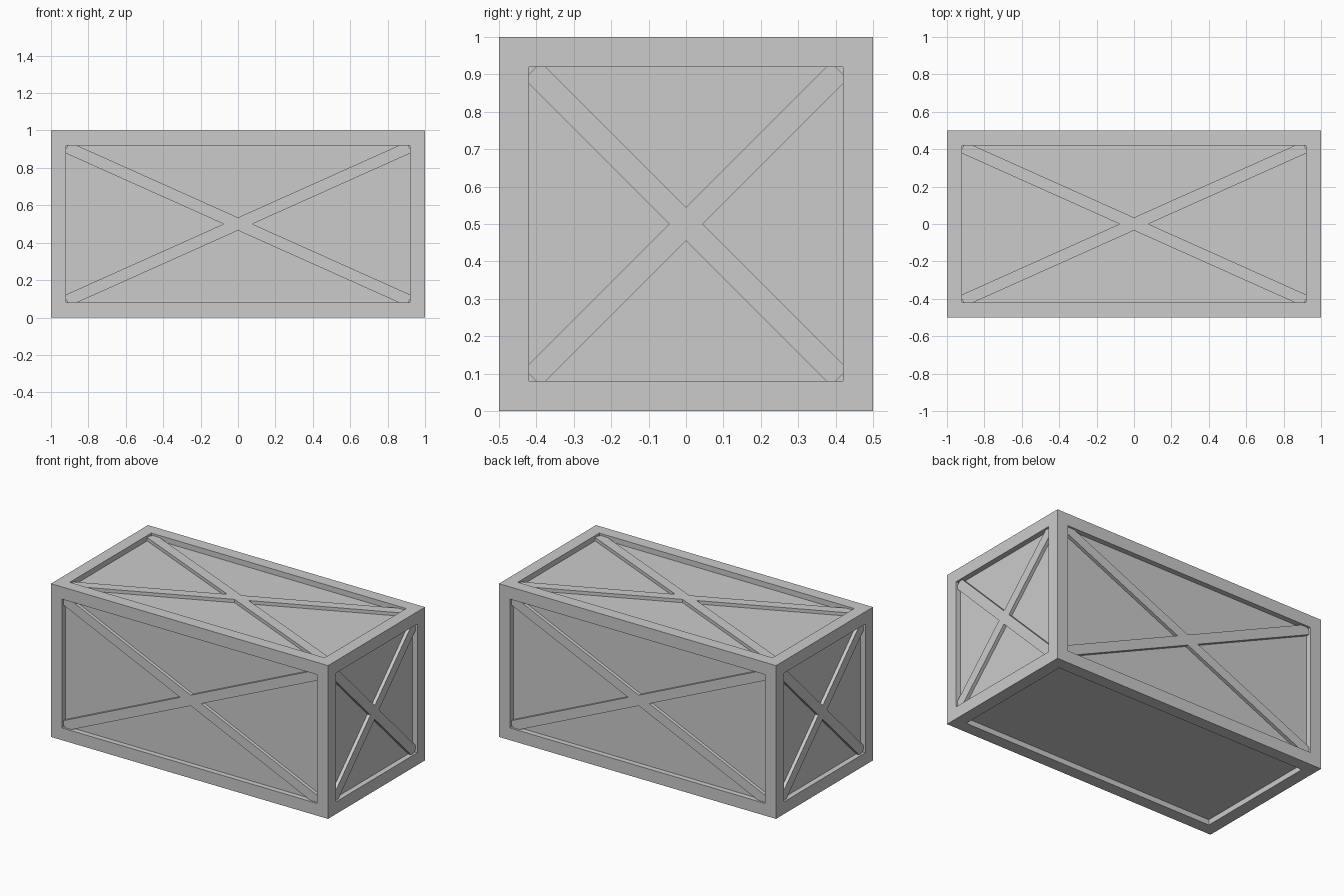
import bpy, bmesh
from math import atan2, pi
from mathutils import Matrix, Vector

if "Cube" in bpy.data.objects:
    bpy.data.objects.remove(bpy.data.objects["Cube"])

L, W, H = 2.0, 1.0, 1.0
RIM = 0.08          # frame width
DEPTH = 0.035       # panel recess
BRACE_W = 0.063
BRACE_TOP = 0.013   # brace surface below the frame surface


def add_object(name, bm):
    bmesh.ops.recalc_face_normals(bm, faces=bm.faces)
    me = bpy.data.meshes.new(name)
    bm.to_mesh(me)
    bm.free()
    ob = bpy.data.objects.new(name, me)
    bpy.context.collection.objects.link(ob)
    return ob


# crate body: box with an inset, recessed panel on every side
bm = bmesh.new()
bmesh.ops.create_cube(bm, size=1, matrix=Matrix.Translation((0, 0, H / 2)) @ Matrix.Diagonal((L, W, H, 1)))
panels = list(bm.faces)
bmesh.ops.inset_individual(bm, faces=panels, thickness=RIM, use_even_offset=True)
bm.normal_update()
moves = [f.normal.copy() for f in panels]
recessed = bmesh.ops.extrude_discrete_faces(bm, faces=panels)["faces"]
bm.normal_update()
for f in recessed:
    bmesh.ops.translate(bm, verts=f.verts, vec=-f.normal * DEPTH)
add_object("crate_body", bm)


# crossed braces lying in each panel (local x along panel, y across, z outward)
def cross_brace(name, along, across, normal, length, height, distance):
    x, y, n = Vector(along), Vector(across), Vector(normal)
    frame = Matrix((x, y, n)).transposed().to_4x4()
    frame.translation = Vector((0, 0, H / 2)) + n * distance
    a, b = length - 2 * RIM - 0.01, height - 2 * RIM - 0.02
    thick = DEPTH - BRACE_TOP + 0.002
    for sign, side in ((1, "rising"), (-1, "falling")):
        bm = bmesh.new()
        size = Matrix.Diagonal(((a * a + b * b) ** 0.5, BRACE_W, thick, 1))
        shift = Matrix.Translation((0, 0, -BRACE_TOP - thick / 2))
        turn = Matrix.Rotation(sign * atan2(b, a), 4, 'Z')
        if length == height:
            turn = Matrix.Rotation(sign * pi / 4, 4, 'Z')
            size[0][0] = 1.16
        bmesh.ops.create_cube(bm, size=1, matrix=frame @ shift @ turn @ size)
        add_object(f"{name}_brace_{side}", bm)


cross_brace("front", (1, 0, 0), (0, 0, 1), (0, -1, 0), L, H, W / 2)
cross_brace("back", (-1, 0, 0), (0, 0, 1), (0, 1, 0), L, H, W / 2)
cross_brace("right", (0, 1, 0), (0, 0, 1), (1, 0, 0), W, H, L / 2)
cross_brace("left", (0, -1, 0), (0, 0, 1), (-1, 0, 0), W, H, L / 2)
cross_brace("top", (1, 0, 0), (0, 1, 0), (0, 0, 1), L, W, H / 2)
